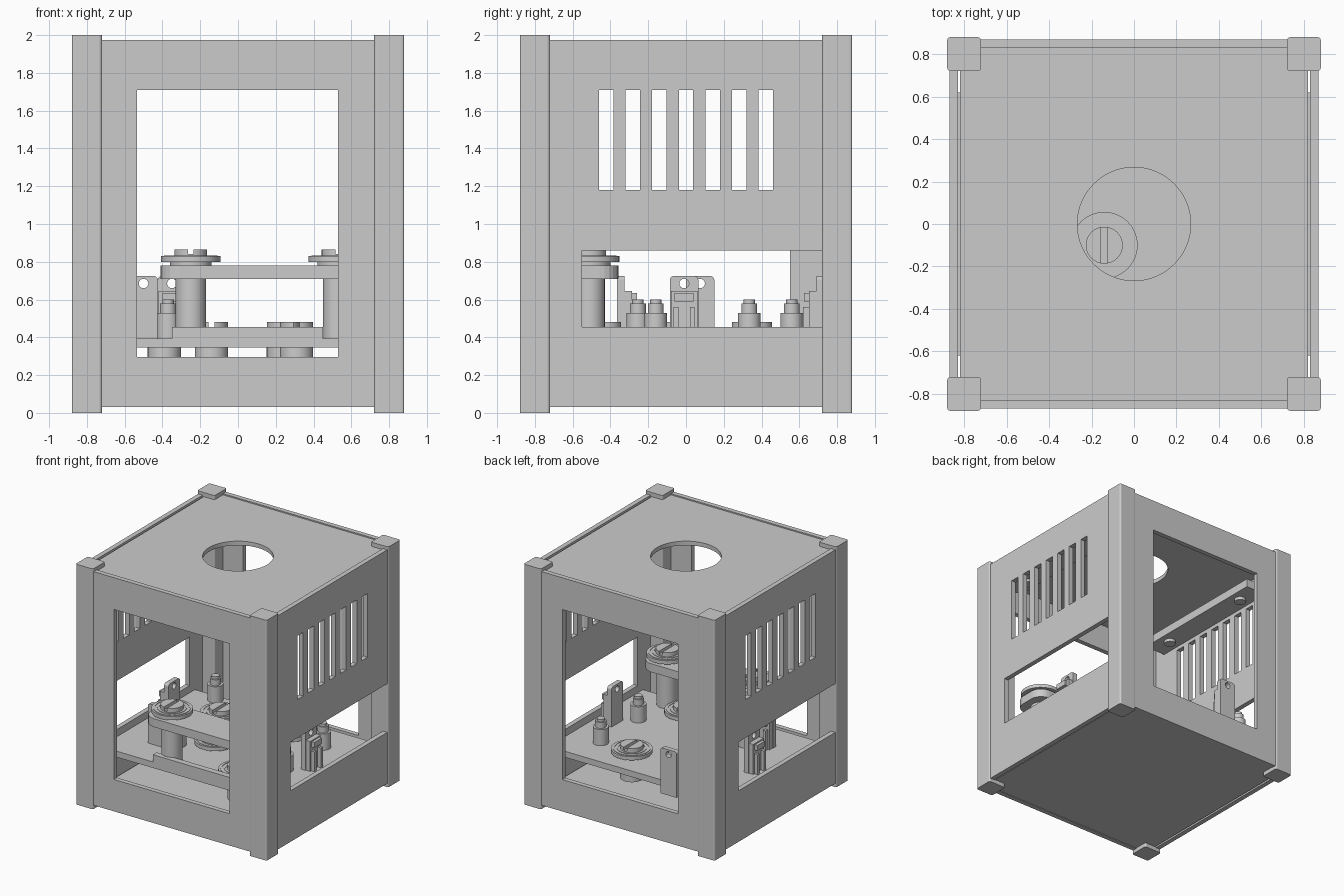
import bpy, bmesh, math
from mathutils import Matrix

old = bpy.data.objects.get("Cube")
if old:
    bpy.data.objects.remove(old, do_unlink=True)

grey = bpy.data.materials.new("plain grey")
grey.use_nodes = True
grey.diffuse_color = (0.6, 0.6, 0.6, 1)
grey.node_tree.nodes["Principled BSDF"].inputs["Base Color"].default_value = (0.6, 0.6, 0.6, 1)


def finish(name, bm):
    mesh = bpy.data.meshes.new(name)
    bm.to_mesh(mesh)
    bm.free()
    mesh.materials.append(grey)
    obj = bpy.data.objects.new(name, mesh)
    bpy.context.collection.objects.link(obj)
    return obj


def box(name, x, y, z):
    bm = bmesh.new()
    bmesh.ops.create_cube(bm, size=1)
    for v in bm.verts:
        for i, (lo, hi) in enumerate((x, y, z)):
            v.co[i] = lo if v.co[i] < 0 else hi
    return finish(name, bm)


def cyl(name, x, y, z0, z1, r, axis="Z", sides=32):
    bm = bmesh.new()
    bmesh.ops.create_cone(bm, cap_ends=True, segments=sides, radius1=r, radius2=r, depth=z1 - z0)
    for f in bm.faces:
        f.smooth = len(f.verts) == 4
    for e in bm.edges:
        e.smooth = all(f.smooth for f in e.link_faces)
    bmesh.ops.translate(bm, vec=(0, 0, (z0 + z1) / 2), verts=bm.verts)
    if axis == "Y":
        bmesh.ops.rotate(bm, matrix=Matrix.Rotation(math.pi / 2, 3, "X"), verts=bm.verts)
    bmesh.ops.translate(bm, vec=(x, y, 0), verts=bm.verts)
    return finish(name, bm)


def cut(obj, cutters):
    for c in cutters:
        mod = obj.modifiers.new("cut", "BOOLEAN")
        mod.object, mod.solver = c, "EXACT"
    bpy.context.view_layer.update()
    mesh = bpy.data.meshes.new_from_object(obj.evaluated_get(bpy.context.evaluated_depsgraph_get()))
    obj.modifiers.clear()
    obj.data = mesh
    for c in cutters:
        bpy.data.objects.remove(c, do_unlink=True)
    return obj


def bevel(obj, width, edge_rule, segments=3):
    bm = bmesh.new()
    bm.from_mesh(obj.data)
    edges = [e for e in bm.edges if edge_rule(e)]
    bmesh.ops.bevel(bm, geom=edges, offset=width, segments=segments, profile=0.5, affect="EDGES")
    bm.to_mesh(obj.data)
    bm.free()


def upright(e):
    return abs(e.verts[0].co.z - e.verts[1].co.z) > 0.01


# Corner posts
for sx in (-1, 1):
    for sy in (-1, 1):
        post = box("corner_post", sorted((sx * .72, sx * .88)), sorted((sy * .72, sy * .88)), (0, 2))
        bevel(post, 0.015, upright)

# Front and back panels with large windows
for name, s in (("front_panel", -1), ("back_panel", 1)):
    panel = box(name, (-.73, .73), sorted((s * .83, s * .87)), (.03, 1.975))
    cut(panel, [box("cutter", (-.535, .53), (-1, 1), (.295, 1.71))])

# Side panels: seven vents and a low opening running to one post
for name, s in (("left_panel", 1), ("right_panel", -1)):
    panel = box(name, sorted((s * .83, s * .87)), (-.73, .73), (.03, 1.975))
    cutters = [box("cutter", (-1, 1), (i * .141 - .038, i * .141 + .038), (1.18, 1.71))
               for i in range(-3, 4)]
    cutters.append(box("cutter", (-1, 1), sorted((s * -.55, s * .725)), (.455, .86)))
    cut(panel, cutters)

# Top with round hole, and bottom
top = box("top_plate", (-.82, .82), (-.83, .83), (1.93, 1.965))
cut(top, [cyl("cutter", 0, 0, 1.8, 2.1, .267, sides=64)])
box("bottom_plate", (-.82, .82), (-.83, .83), (.035, .07))

# Upper side rails with screws below
for s in (-1, 1):
    box("upper_rail", sorted((s * .64, s * .83)), (-.62, .62), (1.74, 1.81))
    for y in (-.43, .43):
        cyl("rail_screw", s * .73, y, 1.715, 1.74, .045)

# Equipment deck and front ledge
box("deck", (-.83, .83), (-.62, .62), (.345, .395))
box("front_ledge", (-.35, .45), (-.62, -.57), (.395, .455))


def dial(x, y, z):
    cyl("dial_neck", x, y, z, z + .025, .11)
    cyl("dial_flange", x, y, z + .02, z + .05, .157, sides=48)
    cap = cyl("dial_cap", x, y, z + .05, z + .085, .087)
    cut(cap, [box("cutter", (x - .015, x + .015), (y - .2, y + .2), (z + .06, z + .2))])
    for a in (.13, .1):
        ring = cyl("dial_ring", x, y, z + .05, z + .054, a + .012, sides=48)
        cut(ring, [cyl("cutter", x, y, z, z + .1, a, sides=48)])


# Dials on the deck, with their stems below
for x, y in ((-.14, -.10), (-.39, .33), (.24, .37), (.31, -.43)):
    dial(x, y, .395)
    cyl("dial_stem", x, y, .2, .345, .088)

# Raised bridge on two columns
bridge = box("bridge", (-.41, .67), (-.66, -.357), (.71, .78))
bevel(bridge, .1, upright, 6)
for x, y in ((-.25, -.51), (.53, -.51)):
    cyl("bridge_column", x, y, .395, .71, .08)
    dial(x, y, .78)

# Capped pegs
for x, y in ((.55, .335), (.55, -.16), (-.37, -.255), (-.6, .56)):
    cyl("peg_body", x, y, .395, .53, .06)
    cyl("peg_collar", x, y, .53, .58, .042)
    cyl("peg_tip", x, y, .58, .6, .03)


# Brackets with a drilled tab, turned about the vertical axis
def bracket(x, y, turn, z0=.395):
    tab = box("bracket_tab", (-.075, .075), (-.02, .02), (z0, .725))
    bevel(tab, .02, lambda e: abs(e.verts[0].co.y - e.verts[1].co.y) > .03
          and e.verts[0].co.z > .7)
    hole = cyl("cutter", 0, 0, -.2, .2, .025, "Y")
    hole.data.transform(Matrix.Translation((0, 0, .685)))
    cut(tab, [hole])
    parts = [tab, box("bracket_body", (-.07, .07), (.02, .06), (z0, .645)),
             box("bracket_clip", (-.05, .05), (.06, .085), (.59, .635))]
    for sx in (-1, 1):
        parts.append(box("bracket_rib", sorted((sx * .03, sx * .055)), (.06, .09), (z0, .56)))
    for p in parts:
        p.data.transform(Matrix.Translation((x, y, 0)) @ Matrix.Rotation(turn, 4, "Z"))


bracket(.66, -.01, -math.pi / 2)
bracket(-.66, .075, math.pi / 2)
bracket(-.5, -.345, 0)
bracket(-.35, .71, math.pi, .345)
